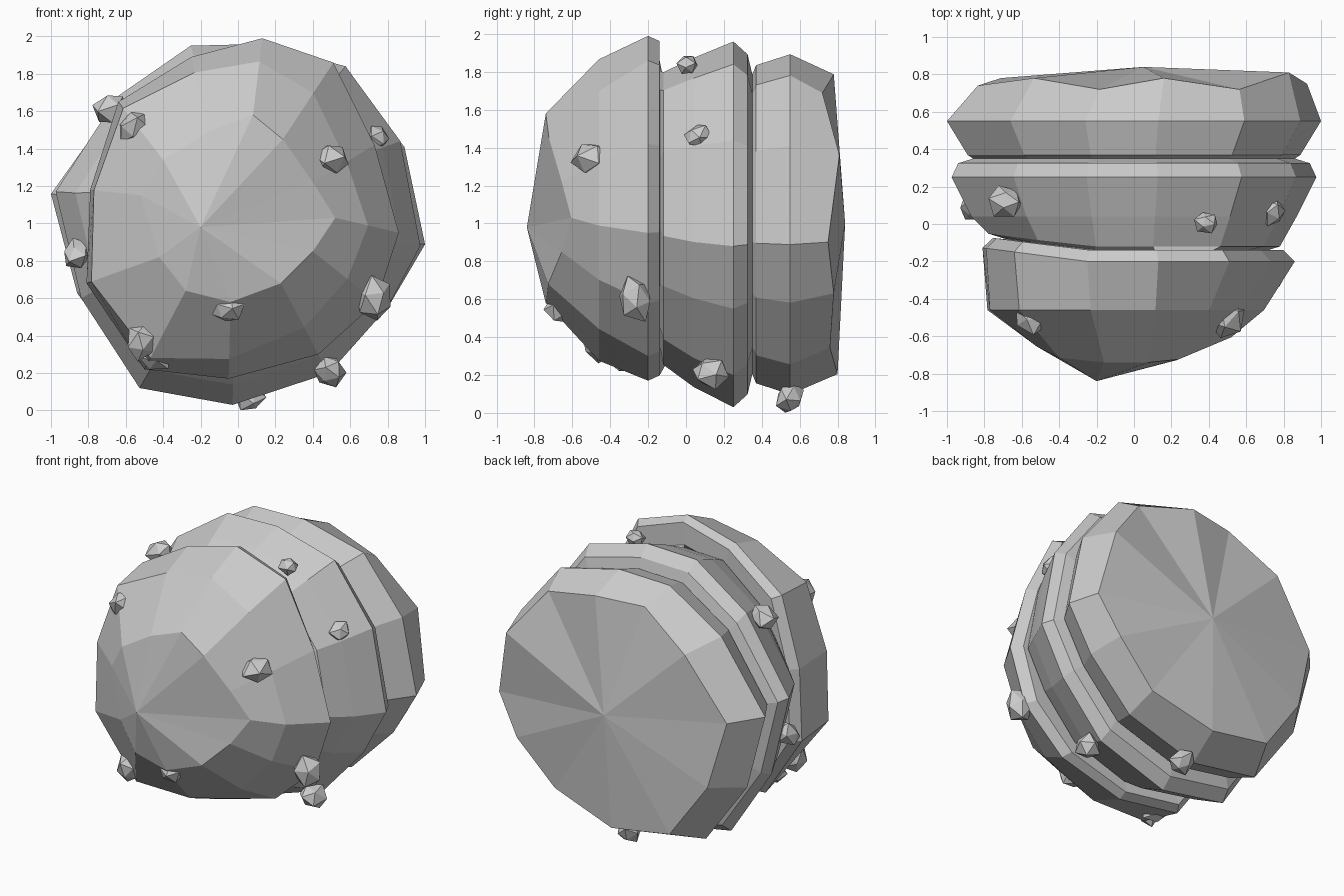
import bpy, bmesh, random
from mathutils import Vector, Euler

if "Cube" in bpy.data.objects:
    bpy.data.objects.remove(bpy.data.objects["Cube"])

random.seed(4)

# Key outlines in the x-z plane, all 12-sided, counter-clockwise from the right
FRONT_RIM = [(.86, .95), (.73, 1.42), (.51, 1.86), (.13, 1.99), (-.25, 1.89), (-.64, 1.65),
             (-.79, 1.18), (-.81, .68), (-.5, .22), (-.05, .17), (.43, .3), (.74, .58)]
BACK_RIM = [(1, .88), (.89, 1.44), (.59, 1.84), (.13, 1.96), (-.26, 1.95), (-.66, 1.68),
            (-1, 1.17), (-.86, .6), (-.54, .12), (-.03, .03), (.5, .2), (.82, .55)]
NOSE_RIM = [(.52, 1.03), (.4, 1.22), (.24, 1.45), (.08, 1.58), (-.16, 1.49), (-.4, 1.34),
            (-.52, 1.15), (-.42, .82), (-.28, .64), (-.04, .58), (.23, .68), (.4, .85)]
BACK_EDGE_Y = [.75, .81, .72, .78, .72, .78, .74, .78, .8, .8, .76, .78]


def scaled(outline, s, sz=None, cz=1.0, dx=0.0):
    return [(x * s + dx, cz + (z - cz) * (sz or s)) for x, z in outline]


def shoulder(a, b):
    """Ring between rim and nose, fuller on the left than on the right."""
    out = []
    for p, q in zip(a, b):
        t = .27 + .25 * p[0]
        out.append((p[0] + (q[0] - p[0]) * t, p[1] + (q[1] - p[1]) * t))
    return out


def finish(bm, name):
    bmesh.ops.recalc_face_normals(bm, faces=bm.faces)
    mesh = bpy.data.meshes.new(name)
    bm.to_mesh(mesh)
    bm.free()
    obj = bpy.data.objects.new(name, mesh)
    bpy.context.collection.objects.link(obj)
    return obj


# Layered boulder: rings from the nose to the back, with two grooves
rings = [
    (-.74, NOSE_RIM),
    (-.46, shoulder(FRONT_RIM, NOSE_RIM)),
    (-.20, FRONT_RIM),
    (-.14, scaled(FRONT_RIM, .93, .97, 1.08)),
    (-.138, scaled(FRONT_RIM, .84, .8, 1.08)),    # first groove
    (-.12, scaled(BACK_RIM, .78, .80, 1.15)),
    (.04, scaled(BACK_RIM, .87, .9, 1.1)),
    (.25, scaled(BACK_RIM, .975, 1)),
    (.325, scaled(BACK_RIM, .94, .93)),
    (.35, scaled(BACK_RIM, .86, .82)),            # second groove
    (.37, scaled(BACK_RIM, .89, .87)),
    (.55, scaled(BACK_RIM, 1, .93)),
    (.77, scaled(BACK_RIM, .88, .82, 1, .045)),
]
bm = bmesh.new()
loops = [[bm.verts.new((x, y, z)) for x, z in o] for y, o in rings]
for v in loops[0]:                                # nose falls back on the right
    v.co.y += max(0, v.co.x - .2) * .42 + max(0, -.35 - v.co.x) * .5
for loop in loops[2:6]:                           # first groove slants on the left
    for v in loop:
        v.co.y += max(0, -.25 - v.co.x) * .13
for v, y in zip(loops[-1], BACK_EDGE_Y):          # uneven back edge
    v.co.y = y
for a, b in zip(loops, loops[1:]):
    for i in range(12):
        j = (i + 1) % 12
        bm.faces.new((a[i], a[j], b[j], b[i]))
for loop, tip in ((loops[0], (-.2, -.84, .98)), (loops[-1], (.05, .84, 1.0))):
    apex = bm.verts.new(tip)
    for i in range(12):
        bm.faces.new((loop[i], loop[(i + 1) % 12], apex))
finish(bm, "boulder")

# Small stones stuck to the surface: x, y, z, radius
STONES = [(-.68, .12, 1.61, .095), (-.55, -.5, 1.52, .095), (.5, -.49, 1.34, .1),
          (.74, .07, 1.46, .075), (.39, .01, 1.84, .065), (-.86, .1, .84, .08),
          (-.05, -.67, .55, .095), (-.51, -.47, .37, .095), (-.44, -.33, .29, .09),
          (.73, -.26, .6, .1), (.49, .13, .21, .085), (.06, .55, .08, .085)]
for n, (x, y, z, r) in enumerate(STONES):
    bm = bmesh.new()
    bmesh.ops.create_icosphere(bm, subdivisions=1, radius=r)
    turn = Euler([random.uniform(0, 3) for _ in range(3)]).to_matrix()
    for v in bm.verts:
        v.co = v.co * random.uniform(.75, 1.1)
        v.co.z *= 1.2
        v.co = turn @ v.co + Vector((x, y, z))
        v.co.z = max(v.co.z, 0)
    finish(bm, f"stone_{n + 1}")
